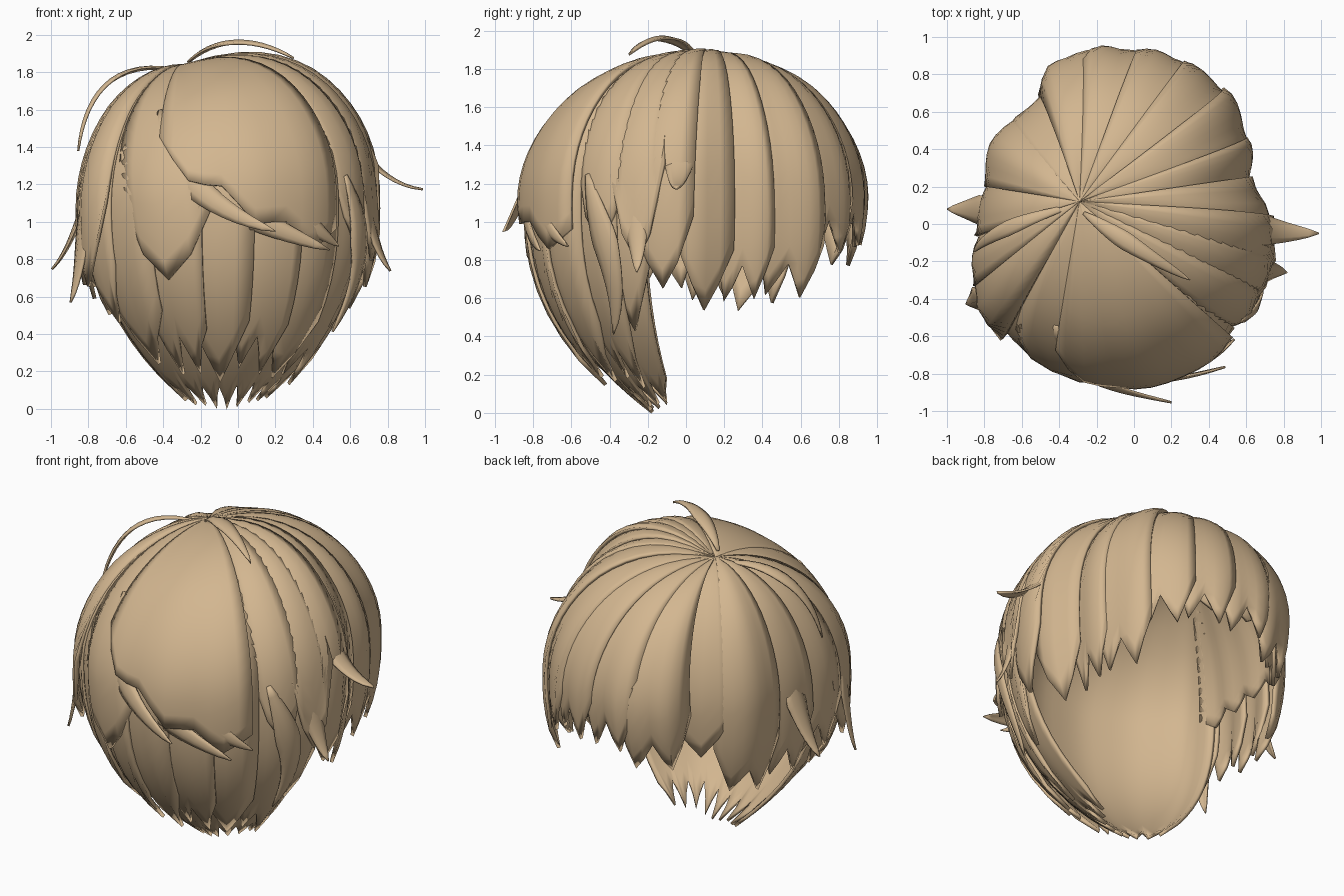
import bpy, math, random
from mathutils import Vector
from mathutils.geometry import interpolate_bezier

if "Cube" in bpy.data.objects:
    bpy.data.objects.remove(bpy.data.objects["Cube"])

random.seed(4)
hair = bpy.data.materials.new("tan_hair")
hair.diffuse_color = (0.65, 0.47, 0.28, 1)
hair.use_nodes = True
hair.node_tree.nodes["Principled BSDF"].inputs["Base Color"].default_value = hair.diffuse_color

WHORL = Vector((-0.29, 0.12))      # where every lock starts
LOW = Vector((-0.07, 0.0))         # centre of the nape
MID = Vector((-0.05, 0.0, 1.05))   # middle of the head
EQ, ARC = 1.1, 1.35                # widest height, length of crown arc

# Widest outline seen from above
OUTLINE = [(0.72, 0), (0.61, 0.2), (0.59, 0.45), (0.47, 0.7), (0.27, 0.85), (0, 0.92),
           (-0.22, 0.92), (-0.42, 0.83), (-0.52, 0.66), (-0.73, 0.45), (-0.77, 0.2),
           (-0.8, 0), (-0.83, -0.25), (-0.8, -0.45), (-0.62, -0.64), (-0.33, -0.8),
           (0, -0.84), (0.33, -0.74), (0.57, -0.5), (0.7, -0.2)]
POLAR = sorted((math.degrees(math.atan2(y, x)) % 360, math.hypot(x, y)) for x, y in OUTLINE)
POLAR.append((360, POLAR[0][1]))


def outline(deg):
    deg %= 360
    for (a, r), (b, q) in zip(POLAR, POLAR[1:]):
        if a <= deg <= b:
            k = (deg - a) / (b - a)
            k = k * k * (3 - 2 * k)
            rad = r + (q - r) * k
            break
    w = math.radians(deg)
    return Vector((math.cos(w), math.sin(w))) * rad


def head_point(deg, a, off):
    """Point on the head: direction, distance travelled from the whorl, lift."""
    o = outline(deg)
    c = math.cos(math.radians(deg))
    if a < ARC:
        q = a / ARC * math.pi / 2
        p = 2.0 + 0.33 * c + 0.17 * c * c
        s = math.sin(q) ** (2 / p)
        z = EQ + 0.74 * max(math.cos(q), 0) ** (2 / p)
        z += 0.06 * math.sin(math.pi * s) * max(0, c + 0.3)
        xy = WHORL.lerp(o, s)
    else:
        d = a - ARC
        s, z = 1, EQ - d
        xy = LOW + (o - LOW) * (1 - 0.55 * d ** 2.4)
    v = Vector((xy.x, xy.y, z))
    return v + (v - MID).normalized() * off * min(1, 0.1 + s * 1.3)


def add_sheet(name, grid, thick):
    cols = len(grid[0])
    verts = [v for row in grid for v in row]
    faces = [((r + 1) * cols + c, (r + 1) * cols + c + 1, r * cols + c + 1, r * cols + c)
             for r in range(len(grid) - 1) for c in range(cols - 1)]
    me = bpy.data.meshes.new(name)
    me.from_pydata(verts, [], faces)
    me.materials.append(hair)
    ob = bpy.data.objects.new(name, me)
    bpy.context.collection.objects.link(ob)
    m = ob.modifiers.new("thickness", 'SOLIDIFY')
    m.thickness, m.offset = thick, -1
    bpy.ops.object.select_all(action='DESELECT')
    ob.select_set(True)
    bpy.context.view_layer.objects.active = ob
    bpy.ops.object.shade_smooth_by_angle(angle=math.radians(40))


def lock(name, deg, half, tip, teeth=2, off=0.0, bulge=0.02, sweep=0, flare=0.0, depth=0.2,
         point=0.12, tilt=0.022, jitter=0.08, slant=0.0, thick=0.02, rows=18):
    """Sheet fanning out from the whorl, overlapping its neighbour, ending in teeth."""
    per = 4
    cols = teeth * per
    jit = [random.uniform(0, jitter) for _ in range(teeth + 1)]
    grid = []
    for r in range(rows + 1):
        t = 0.002 + 0.998 * r / rows
        row = []
        for c in range(cols + 1):
            u = 2 * c / cols - 1
            k = c % per / per
            tooth = abs(2 * k - 1)                       # 0 at the tooth tip
            end = tip + depth * tooth + point * u * u + jit[c // per]
            end += slant * ((1 - u) / 2) ** 2
            a = t * (ARC + EQ - end)
            lift = off + bulge * (1 - u * u) + tilt * u + flare * t ** 8
            row.append(head_point(deg + u * half + sweep * t * t, a, lift))
        grid.append(row)
    add_sheet(name, grid, thick)


def wisp(name, pts, width, thick=0.012, n=14):
    """Tapered free strand along a curve given by four control points."""
    path = interpolate_bezier(*[Vector(p) for p in pts], n + 1)
    grid = []
    for i, p in enumerate(path):
        tan = (path[min(i + 1, n)] - path[max(i - 1, 0)]).normalized()
        out = (p - MID).normalized()
        side = out.cross(tan).normalized()
        t = i / n
        w = width * (0.03 + min(1, 0.1 + 2.2 * t) * (1 - t) ** 0.7)
        grid.append([p + side * w * u - out * abs(u) * w * 0.3 for u in (-1, -0.5, 0, 0.5, 1)])
    add_sheet(name, grid, thick)


# Inner layers: nape sheet and the cap under the fringe
lock("nape_layer", 268, 73, -0.055, 9, -0.05, 0, depth=0.12, point=0.05, tilt=0, jitter=0.03, rows=24)
lock("inner_cap", 90, 112, 0.92, 14, -0.05, 0, depth=0.08, point=0, tilt=0)

# Fringe and side locks: direction, half width, tip height, teeth, lift, sweep, flare
for i, (d, h, z, n, o, s, f) in enumerate([
        (352, 13, 0.66, 1, 0.015, -2, 0.0), (9, 13, 0.50, 1, 0.01, 0, 0.0),
        (24, 12, 0.54, 2, 0.0, 2, 0.0), (42, 13, 0.52, 2, 0.01, 2, 0.0),
        (60, 13, 0.74, 2, 0.0, 0, 0.0), (77, 12, 0.78, 2, 0.01, 0, -0.02),
        (93, 12, 0.80, 2, 0.01, 2, -0.03), (110, 14, 0.72, 2, 0.02, 3, -0.04),
        (131, 14, 0.82, 1, -0.02, 0, 0.0), (151, 15, 0.50, 2, 0.01, 0, 0.0),
        (171, 13, 0.56, 2, 0.01, 0, 0.02), (188, 13, 0.62, 2, 0.005, 0, 0.02)]):
    lock(f"side_lock_{i}", d, h, z, n, o, sweep=s, flare=f)

# Long back locks
for i, (d, h, z, n) in enumerate([
        (207, 14, 0.42, 2), (224, 14, 0.18, 1), (243, 14, 0.10, 2), (262, 14, 0.14, 1),
        (281, 14, 0.12, 2), (300, 14, 0.14, 1), (318, 13, 0.11, 2), (333, 11, 0.36, 1)]):
    lock(f"back_lock_{i}", d, h, z, n, -0.01, 0.015, point=0.1, depth=0.22)

# Shorter overlapping layer at the back and sides
for i, (d, h, z, s, f) in enumerate([
        (208, 13, 0.62, 0, 0.03), (236, 18, 0.70, 8, 0.0),
        (320, 13, 0.82, 4, 0.0), (338, 11, 0.78, 2, 0.03)]):
    lock(f"upper_lock_{i}", d, h, z, 1, 0.012, 0.02, s, f, depth=0.12, point=0.28, tilt=0.01)

# Broad panel swept across the back
lock("swept_panel", 276, 35, 0.83, 3, 0.035, 0.01, depth=0.1, point=0.03, tilt=0, slant=0.55, jitter=0.03)

# Free strands
wisp("crown_strand", [(-0.27, 0.06, 1.86), (-0.12, -0.05, 2.02), (0.12, -0.2, 2.0), (0.3, -0.3, 1.88)], 0.07)
wisp("right_flick", [(0.45, 0.0, 1.66), (0.68, -0.02, 1.42), (0.74, -0.05, 1.22), (0.99, -0.05, 1.18)], 0.13)
wisp("left_arch", [(-0.32, 0.1, 1.82), (-0.7, 0.0, 1.9), (-0.84, -0.1, 1.65), (-0.86, -0.15, 1.38)], 0.06)
wisp("left_flick", [(-0.76, 0.08, 1.3), (-0.86, 0.08, 1.1), (-0.88, 0.08, 0.9), (-1.0, 0.08, 0.75)], 0.11)
wisp("left_rear_flick", [(-0.78, -0.4, 1.25), (-0.88, -0.42, 1.0), (-0.84, -0.42, 0.8), (-0.9, -0.43, 0.57)], 0.11)
wisp("right_rear_flick", [(0.62, -0.32, 1.3), (0.74, -0.28, 1.1), (0.72, -0.25, 0.9), (0.82, -0.26, 0.74)], 0.11)
wisp("rear_sweep", [(-0.42, -0.55, 1.6), (-0.42, -0.86, 1.28), (-0.12, -0.9, 1.05), (0.2, -0.96, 0.95)], 0.11)
wisp("rear_sweep_low", [(-0.36, -0.66, 1.45), (-0.22, -0.92, 1.12), (0.17, -0.88, 0.97), (0.49, -0.77, 0.85)], 0.12)
wisp("rear_sweep_tip", [(0.25, -0.74, 1.2), (0.33, -0.8, 1.02), (0.44, -0.74, 0.95), (0.54, -0.62, 0.87)], 0.08)
wisp("long_side_strand", [(0.58, -0.52, 1.25), (0.72, -0.48, 0.95), (0.7, -0.34, 0.7), (0.51, -0.38, 0.41)], 0.11)
